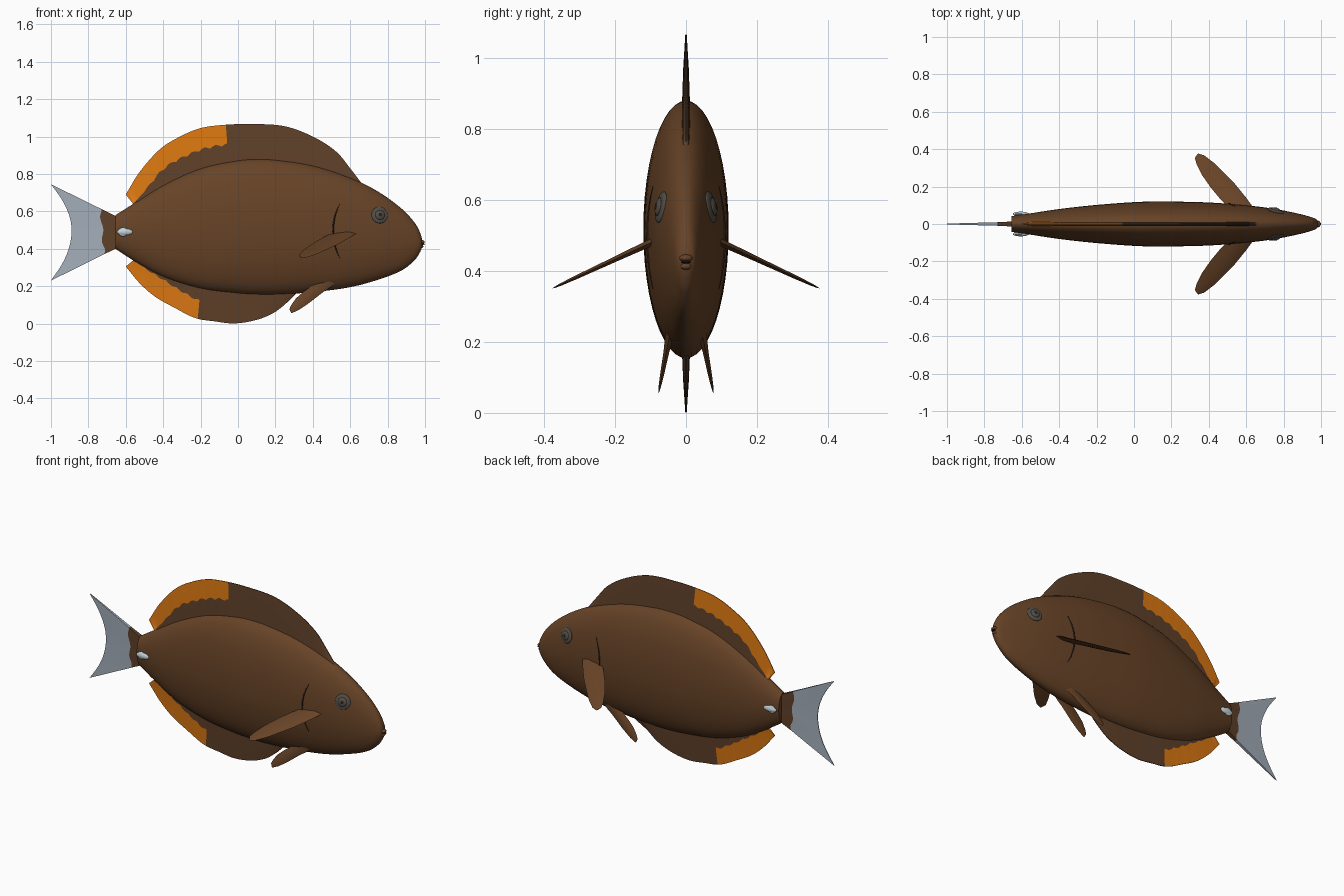
import bpy, bmesh, math
from mathutils import Vector

if "Cube" in bpy.data.objects:
    bpy.data.objects.remove(bpy.data.objects["Cube"])


def material(name, rgb):
    m = bpy.data.materials.new(name)
    m.diffuse_color = (*rgb, 1)
    m.use_nodes = True
    m.node_tree.nodes["Principled BSDF"].inputs["Base Color"].default_value = m.diffuse_color
    return m


BODY = material("body brown", (0.135, 0.056, 0.020))
FIN = material("fin brown", (0.115, 0.052, 0.022))
ORANGE = material("orange", (0.72, 0.19, 0.006))
TAIL = material("tail grey", (0.37, 0.42, 0.49))
SPINE = material("pale spine", (0.55, 0.64, 0.68))
EYE = material("eye grey", (0.085, 0.075, 0.065))
DARK = material("dark brown", (0.025, 0.014, 0.009))


def interp(table, x):
    """Smooth interpolation of every column of a table against its first column."""
    n = len(table)
    x = min(max(x, table[0][0]), table[-1][0])
    i = next(k for k in range(n - 1) if x <= table[k + 1][0])
    h = table[i + 1][0] - table[i][0]
    t = (x - table[i][0]) / h

    def slope(k, c):
        a, b = max(k - 1, 0), min(k + 1, n - 1)
        return (table[b][c] - table[a][c]) / (table[b][0] - table[a][0])
    return [(2*t**3 - 3*t*t + 1) * table[i][c] + (t**3 - 2*t*t + t) * h * slope(i, c)
            + (3*t*t - 2*t**3) * table[i + 1][c] + (t**3 - t*t) * h * slope(i + 1, c)
            for c in range(1, len(table[0]))]


def make(name, verts, faces, mats, indices=None, angle=40):
    me = bpy.data.meshes.new(name)
    me.from_pydata(verts, [], faces)
    for m in mats:
        me.materials.append(m)
    if indices:
        me.polygons.foreach_set("material_index", indices)
    bm = bmesh.new()
    bm.from_mesh(me)
    bmesh.ops.recalc_face_normals(bm, faces=bm.faces)
    bm.to_mesh(me)
    bm.free()
    ob = bpy.data.objects.new(name, me)
    bpy.context.collection.objects.link(ob)
    smooth(ob, angle)
    return ob


def smooth(ob, angle=40):
    bpy.ops.object.select_all(action='DESELECT')
    ob.select_set(True)
    bpy.context.view_layer.objects.active = ob
    bpy.ops.object.shade_smooth_by_angle(angle=math.radians(angle))


def loft(name, rings, mat, angle=40):
    n = len(rings[0])
    faces = [(i*n + j, i*n + (j + 1) % n, (i + 1)*n + (j + 1) % n, (i + 1)*n + j)
             for i in range(len(rings) - 1) for j in range(n)]
    faces += [tuple(range(n)), tuple(range((len(rings) - 1)*n, len(rings)*n))]
    return make(name, [v for r in rings for v in r], faces, [mat], None, angle)


def sheet(name, rows, thick, mats, rule):
    """Thin upright fin: rows of (x, z) points, half thickness per row."""
    R, C = len(rows), len(rows[0])
    verts = [(p[0], s * thick[r], p[1]) for s in (-1, 1) for r in range(R) for p in rows[r]]
    faces, idx = [], []
    for s in range(2):
        for r in range(R - 1):
            for c in range(C - 1):
                a = s*R*C + r*C + c
                faces.append((a, a + 1, a + C + 1, a + C))
                idx.append(rule(r, c))
    for r in (0, R - 1):
        for c in range(C - 1):
            a = r*C + c
            faces.append((a, a + 1, a + 1 + R*C, a + R*C))
            idx.append(rule(max(r - 1, 0), c))
    for c in (0, C - 1):
        for r in range(R - 1):
            a = r*C + c
            faces.append((a, a + C, a + C + R*C, a + R*C))
            idx.append(rule(r, min(c, C - 2)))
    return make(name, verts, faces, mats, idx)


def blob(name, loc, scale, mat, normal=None):
    bpy.ops.mesh.primitive_uv_sphere_add(segments=24, ring_count=12, location=loc)
    ob = bpy.context.object
    ob.name, ob.scale = name, scale
    if normal:
        ob.rotation_euler = Vector(normal).to_track_quat('Z', 'Y').to_euler()
    ob.data.materials.append(mat)
    smooth(ob)


# Body stations: x, top z, bottom z, half width
STATIONS = [(-.655, .58, .40, .042), (-.56, .64, .338, .056), (-.4, .74, .25, .08),
            (-.2, .83, .187, .102), (0, .873, .161, .117), (.1, .88, .155, .12),
            (.2, .876, .155, .12), (.4, .845, .168, .115), (.6, .78, .195, .10),
            (.75, .705, .235, .081), (.88, .61, .287, .055), (.95, .532, .345, .036),
            (.975, .483, .385, .025), (.983, .455, .405, .015)]


def half_width(x, z):
    top, bot, w = interp(STATIONS, x)
    u = (z - (top + bot) / 2) / ((top - bot) / 2)
    return w * math.sqrt(max(0, 1 - u*u))


# Body
rings = []
for i in range(65):
    x = -.655 + 1.638 * math.sin(i / 64 * math.pi / 2)
    top, bot, w = interp(STATIONS, x)
    rings.append([(x, w * math.cos(a), (top + bot)/2 + (top - bot)/2 * math.sin(a))
                  for a in (2*math.pi*j/48 for j in range(48))])
loft("body", rings, BODY)

# Dorsal and anal fins with a scalloped orange rear margin
DORSAL = [(-.60, .69), (-.53, .805), (-.42, .93), (-.31, 1.0), (-.2, 1.045), (-.08, 1.062),
          (.06, 1.067), (.25, 1.055), (.41, .995), (.53, .915), (.6, .83), (.665, .745)]
ANAL = [(-.60, .305), (-.525, .215), (-.445, .145), (-.34, .085), (-.23, .03), (-.125, .012),
        (-.02, .001), (.1, .02), (.195, .06), (.265, .115), (.31, .16)]
DORSAL_BAND = [(-.6, .02), (-.52, .22), (-.42, .42), (-.29, .45), (-.06, .47), (.7, .5)]
ANAL_BAND = [(-.6, .02), (-.5, .06), (-.42, .12), (-.34, .25), (-.2, .4), (.4, .5)]


def median_fin(name, outline, band, side, sink, orange_end):
    N = 130
    x0, x1 = outline[0][0], outline[-1][0]
    rows = [[], [], []]
    for i in range(N + 1):
        x = x0 + (x1 - x0) * i / N
        z = interp(outline, x)[0]
        xb = -.56 + (x1 - .02 + .56) * i / N
        zb = interp(STATIONS, xb)[side]
        f = interp(band, x)[0]
        if x < orange_end:
            f += .07 * min(1, i / 12) * (abs(math.sin((x - x0) * 50)) - .6)
        rows[0].append((xb, zb + (sink if i > 2 else 0)))
        rows[1].append((xb + (x - xb) * f, zb + (z - zb) * f))
        rows[2].append((x, z))
    sheet(name, rows, (.012, .008, .002), [FIN, ORANGE],
          lambda r, c: int(r == 1 and rows[2][c + 1][0] < orange_end))


median_fin("dorsal_fin", DORSAL, DORSAL_BAND, 0, -.03, -.06)
median_fin("anal_fin", ANAL, ANAL_BAND, 1, .03, -.21)

# Tail fin, dark at the root
EDGE = [(.23, -1.0), (.32, -.94), (.40, -.905), (.487, -.89), (.57, -.90), (.66, -.94), (.745, -1.0)]
rows = [[], [], [], []]
for i in range(33):
    v = i / 32
    front = Vector((-.64, .408 + .16 * v))
    zb = .23 + .515 * v
    back = Vector((interp(EDGE, zb)[0], zb))
    line = -.715 - .02 * v + .006 * math.sin(v * 14)
    t = (line - front.x) / (back.x - front.x)
    for row, k in zip(rows, (0, t, (1 + t) / 2, 1)):
        row.append(front.lerp(back, k))
sheet("tail_fin", rows, (.014, .009, .006, .002), [FIN, TAIL], lambda r, c: int(r > 0))


# Paired fins: lens-shaped blades between a leading and a trailing edge
def blade(name, lead, trail, thick, normal):
    n = Vector(normal).normalized()
    rings = []
    for k, (a, b) in enumerate(zip(lead, trail)):
        a, b = Vector(a), Vector(b)
        t = n * (thick * (1 - k / len(lead)))
        rings.append([a, a.lerp(b, .3) + t, a.lerp(b, .7) + t * .7,
                      b, a.lerp(b, .7) - t * .7, a.lerp(b, .3) - t])
    loft(name, rings, BODY, 50)


PEC_LEAD = [(.64, .085), (.60, .14), (.535, .22), (.43, .325), (.375, .367), (.342, .377)]
PEC_TRAIL = [(.52, .075), (.46, .135), (.41, .195), (.365, .26), (.335, .32), (.325, .352)]
PEL_LEAD = [(.53, .225), (.495, .195), (.46, .172), (.38, .11), (.325, .073), (.285, .055)]
PEL_TRAIL = [(.41, .225), (.38, .192), (.35, .17), (.31, .135), (.285, .10), (.275, .078)]

for s, label in ((-1, "right"), (1, "left")):
    def pec(p):
        return (p[0], s * p[1], .475 - .465 * (p[1] - .11))

    def pel(p):
        return (p[0], s * (.05 + .19 * (.2 - p[1])), p[1])
    blade(label + "_pectoral_fin", [pec(p) for p in PEC_LEAD], [pec(p) for p in PEC_TRAIL],
          .011, (0, s * .42, .9))
    blade(label + "_pelvic_fin", [pel(p) for p in PEL_LEAD], [pel(p) for p in PEL_TRAIL],
          .012, (0, s, .19))

    # Eye: outer disc, raised iris and pupil
    n = Vector((.28, s, .2)).normalized()
    c = Vector((.757, s * half_width(.757, .58), .58))
    blob(label + "_eye", c, (.045, .045, .010), EYE, n)
    blob(label + "_iris_rim", c + n * .006, (.029, .029, .007), DARK, n)
    blob(label + "_iris", c + n * .008, (.025, .025, .008), EYE, n)
    blob(label + "_pupil", c + n * .013, (.011, .011, .005), DARK, n)

    # Tail spine
    blob(label + "_tail_spine", (-.605, s * .054, .49), (.043, .012, .018), SPINE)
    blob(label + "_tail_spine_base", (-.615, s * .054, .49), (.026, .009, .024), SPINE)

    # Gill slit
    cu = bpy.data.curves.new(label + "_gill_slit", 'CURVE')
    cu.dimensions, cu.bevel_depth, cu.bevel_resolution = '3D', .0045, 1
    cu.materials.append(DARK)
    sp = cu.splines.new('POLY')
    sp.points.add(20)
    for k, p in enumerate(sp.points):
        v = k / 20 * 2 - 1
        x, z = .508 + .036 * v * v, .495 + .145 * v
        p.co = (x, s * half_width(x, z), z, 1)
        p.radius = 1 - .7 * v * v
    ob = bpy.data.objects.new(label + "_gill_slit", cu)
    bpy.context.collection.objects.link(ob)
    bpy.ops.object.select_all(action='DESELECT')
    ob.select_set(True)
    bpy.context.view_layer.objects.active = ob
    bpy.ops.object.convert(target='MESH')

# Mouth
blob("upper_lip", (.979, 0, .436), (.019, .019, .011), BODY)
blob("lower_lip", (.974, 0, .413), (.017, .017, .011), BODY)
blob("mouth_opening", (.982, 0, .425), (.018, .014, .004), DARK)
